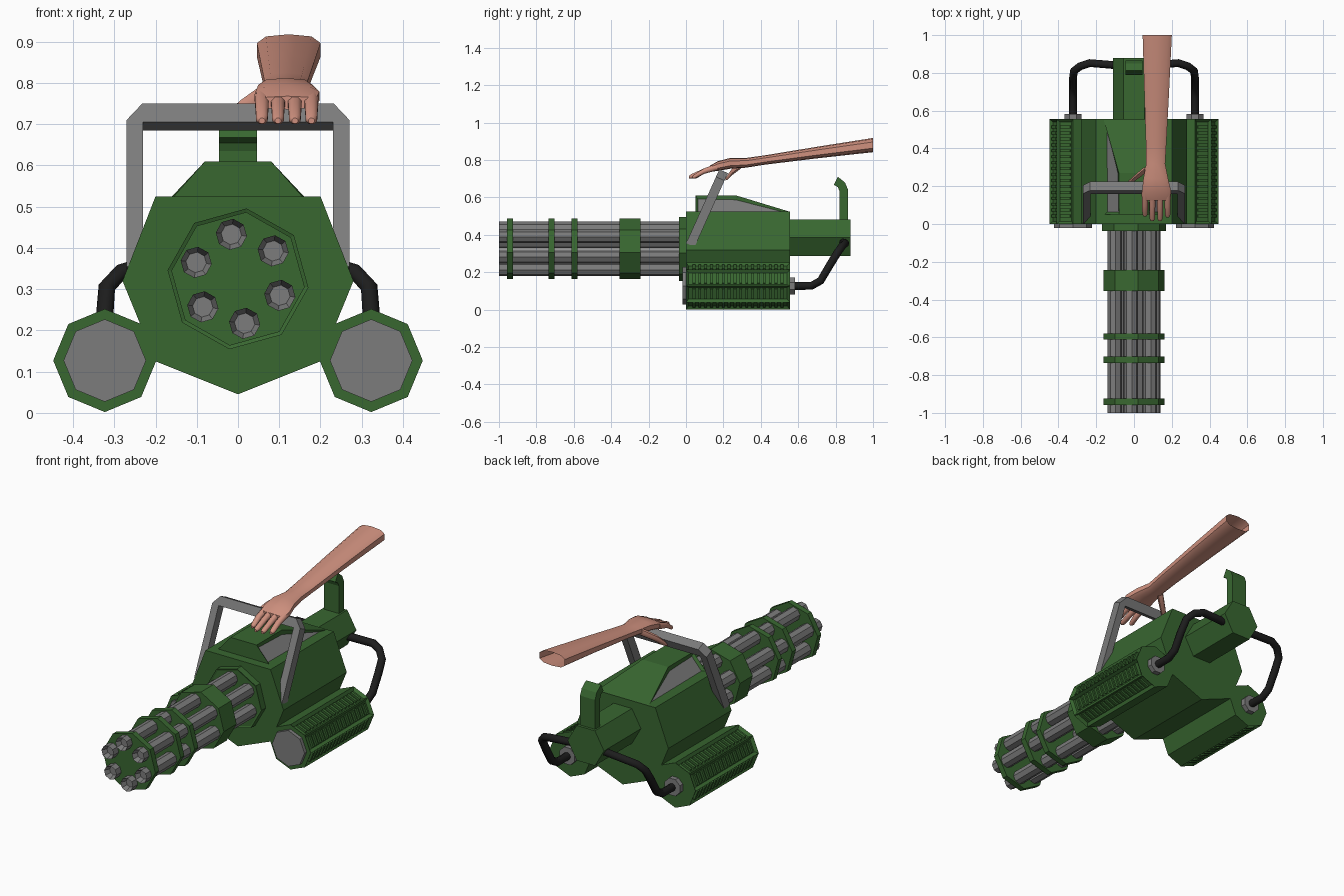
import bpy, bmesh, math
from mathutils import Vector, Matrix

if "Cube" in bpy.data.objects:
    bpy.data.objects.remove(bpy.data.objects["Cube"])


def material(name, rgb):
    m = bpy.data.materials.new(name)
    m.diffuse_color = (*rgb, 1)
    m.use_nodes = True
    m.node_tree.nodes["Principled BSDF"].inputs["Base Color"].default_value = m.diffuse_color
    return m


GREEN = material("army_green", (0.04, 0.135, 0.03))
GREY = material("steel_grey", (0.2, 0.2, 0.2))
BLACK = material("hose_black", (0.012, 0.012, 0.012))
SKIN = material("skin", (0.62, 0.28, 0.21))


def finish(name, bm, *mats):
    me = bpy.data.meshes.new(name)
    bm.to_mesh(me)
    bm.free()
    for m in mats:
        me.materials.append(m)
    ob = bpy.data.objects.new(name, me)
    bpy.context.collection.objects.link(ob)
    return ob


def loft(rings, cap_start=True, cap_end=True):
    """Skin a list of equal-length point rings."""
    bm = bmesh.new()
    vs = [[bm.verts.new(p) for p in r] for r in rings]
    n = len(vs[0])
    for a, b in zip(vs, vs[1:]):
        for i in range(n):
            j = (i + 1) % n
            bm.faces.new((a[i], a[j], b[j], b[i]))
    if cap_start:
        bm.faces.new(vs[0])
    if cap_end:
        bm.faces.new(vs[-1])
    bmesh.ops.recalc_face_normals(bm, faces=bm.faces[:])
    return bm


def prism(pts, y0, y1):
    return loft([[(x, y, z) for x, z in pts] for y in (y0, y1)])


def ngon(cx, cz, r, n=8, start=0):
    return [(cx + r * math.cos(math.radians(start) + math.tau * i / n),
             cz + r * math.sin(math.radians(start) + math.tau * i / n)) for i in range(n)]


def recess(bm, test, width, depth, index=None):
    faces = [f for f in bm.faces if test(f.normal)]
    bmesh.ops.inset_individual(bm, faces=faces, thickness=width, depth=-depth)
    if index is not None:
        for f in faces:
            f.material_index = index


# Main housing
finish("housing", prism([(-0.2, 0.525), (0.2, 0.525), (0.28, 0.32), (0.2, 0.125),
                         (0, 0.045), (-0.2, 0.125), (-0.28, 0.32)], 0, 0.555), GREEN)

# Raised top cover with sunken side panels
cover = loft([[(-0.16, 0.05, 0.52), (0.16, 0.05, 0.52), (0.16, 0.55, 0.525), (-0.16, 0.55, 0.525)],
              [(-0.08, 0.05, 0.61), (0.08, 0.05, 0.61), (0.08, 0.27, 0.61), (-0.08, 0.27, 0.61)]])
recess(cover, lambda n: abs(n.x) > 0.5, 0.02, 0.012, 1)
finish("top_cover", cover, GREEN, GREY)

# Rear motor block and its hooked upright
finish("rear_block", prism(ngon(0, 0.385, 0.112, 6), 0.55, 0.88), GREEN)
hook = [(0.82, 0.45), (0.865, 0.45), (0.865, 0.645), (0.85, 0.68), (0.812, 0.71),
        (0.79, 0.668), (0.812, 0.655), (0.82, 0.635)]
finish("rear_hook", loft([[(x, y, z) for y, z in hook] for x in (-0.046, 0.046)]), GREEN)

# Rotating barrel cluster
AXIS_Z = 0.325
flange = prism(ngon(0, AXIS_Z, 0.172, 8, 83), -0.038, 0.01)
recess(flange, lambda n: n.y < -0.9, 0.01, 0.004)
finish("barrel_flange", flange, GREEN)
for i, (y0, y1) in enumerate([(-0.355, -0.243), (-0.612, -0.58), (-0.735, -0.702), (-0.957, -0.925)]):
    finish(f"barrel_band_{i + 1}", prism(ngon(0, AXIS_Z, 0.163, 8, 83), y0, y1), GREEN)
for i, (x, z) in enumerate(ngon(0, AXIS_Z, 0.109, 6, 38.5)):
    barrel = prism(ngon(x, z, 0.038, 8, 38.5), -1, 0)
    recess(barrel, lambda n: n.y < -0.9, 0.013, 0.03)
    finish(f"barrel_{i + 1}", barrel, GREY)

for s, side in ((1, "right"), (-1, "left")):
    # Side drum with recessed vents on the outer faces
    cx, cz, R = 0.323 * s, 0.127, 0.125
    drum = prism(ngon(cx, cz, R), 0, 0.555)
    recess(drum, lambda n: n.x * s > 0.2, 0.02, 0.014)
    finish(f"{side}_drum", drum, GREEN)
    finish(f"{side}_drum_cap", prism(ngon(cx, cz, 0.1), -0.02, 0.01), GREY)
    finish(f"{side}_hose_collar", prism(ngon(cx, cz, 0.05, 8, 22.5), 0.55, 0.582), GREY)

    # Vent slats
    slats = bmesh.new()
    apothem = R * math.cos(math.pi / 8) - 0.009
    for k in range(4):
        a = math.radians(-67.5 + 45 * k)
        if s < 0:
            a = math.pi - a
        for j in range(16):
            pos = Vector((cx + apothem * math.cos(a), 0.042 + j * 0.0314, cz + apothem * math.sin(a)))
            bmesh.ops.create_cube(slats, size=1, matrix=Matrix.Translation(pos)
                                  @ Matrix.Rotation(-a, 4, 'Y') @ Matrix.Diagonal((0.012, 0.015, 0.058, 1)))
    finish(f"{side}_vent_slats", slats, GREEN)

    # Feed hose
    path = [(0.323, 0.56, 0.127), (0.323, 0.67, 0.127), (0.323, 0.72, 0.155), (0.323, 0.77, 0.24),
            (0.318, 0.81, 0.305), (0.285, 0.835, 0.34), (0.235, 0.852, 0.355), (0.09, 0.84, 0.36)]
    cu = bpy.data.curves.new(f"{side}_hose", 'CURVE')
    cu.dimensions = '3D'
    cu.bevel_depth, cu.bevel_resolution = 0.021, 2
    sp = cu.splines.new('POLY')
    sp.points.add(len(path) - 1)
    for p, (x, y, z) in zip(sp.points, path):
        p.co = (x * s, y, z, 1)
    cu.materials.append(BLACK)
    bpy.context.collection.objects.link(bpy.data.objects.new(f"{side}_hose", cu))

# Tilted carrying handle
half = [(0.27, 0.345), (0.27, 0.7), (0.232, 0.74), (0.23, 0.345), (0.23, 0.695), (0.23, 0.695)]
outer, inner = half[:3], half[3:5]
outline = (outer + [(-x, z) for x, z in reversed(outer)]
           + [(-x, z) for x, z in inner] + list(reversed(inner)))
normal = Vector((0, 0.91, -0.41)) * 0.025
base = [Vector((x, 0.03 + (z - 0.36) * 0.45, z)) for x, z in outline]
finish("carry_handle", loft([[p - normal for p in base], [p + normal for p in base]]), GREY)


def tube(name, stations, n=10, square=1.0, open_end=False):
    """Stations are (x, y, z, half width, half height), run along y."""
    rings = []
    for x, y, z, w, h in stations:
        ring = []
        for i in range(n):
            a = math.tau * (i + 0.5) / n
            c, d = math.cos(a), math.sin(a)
            ring.append((x + w * math.copysign(abs(c) ** square, c), y,
                         z + h * math.copysign(abs(d) ** square, d)))
        rings.append(ring)
    ob = finish(name, loft(rings, True, not open_end), SKIN)
    bpy.ops.object.select_all(action='DESELECT')
    ob.select_set(True)
    bpy.context.view_layer.objects.active = ob
    bpy.ops.object.shade_smooth_by_angle(angle=math.radians(50))


# Forearm and palm
tube("arm", [(0.12, 0.125, 0.752, 0.07, 0.016), (0.12, 0.17, 0.768, 0.08, 0.026),
             (0.115, 0.24, 0.783, 0.068, 0.029), (0.115, 0.32, 0.785, 0.052, 0.026),
             (0.117, 0.42, 0.8, 0.056, 0.025), (0.12, 0.7, 0.84, 0.068, 0.031),
             (0.123, 1.0, 0.88, 0.08, 0.038)], 10, 0.7, True)
# Fingers
for i, (x, tip) in enumerate([(0.058, 0.04), (0.097, 0.015), (0.138, 0.015), (0.178, 0.035)]):
    tube(f"finger_{i + 1}", [(x, tip, 0.708, 0.008, 0.007), (x, tip + 0.012, 0.712, 0.015, 0.013),
                             (x, 0.095, 0.74, 0.017, 0.016), (x, 0.17, 0.765, 0.019, 0.02)], 8)
# Thumb
tube("thumb", [(-0.028, 0.212, 0.698, 0.008, 0.008), (-0.018, 0.224, 0.71, 0.018, 0.015),
               (0.015, 0.25, 0.74, 0.022, 0.02), (0.075, 0.3, 0.78, 0.025, 0.022)], 8)
